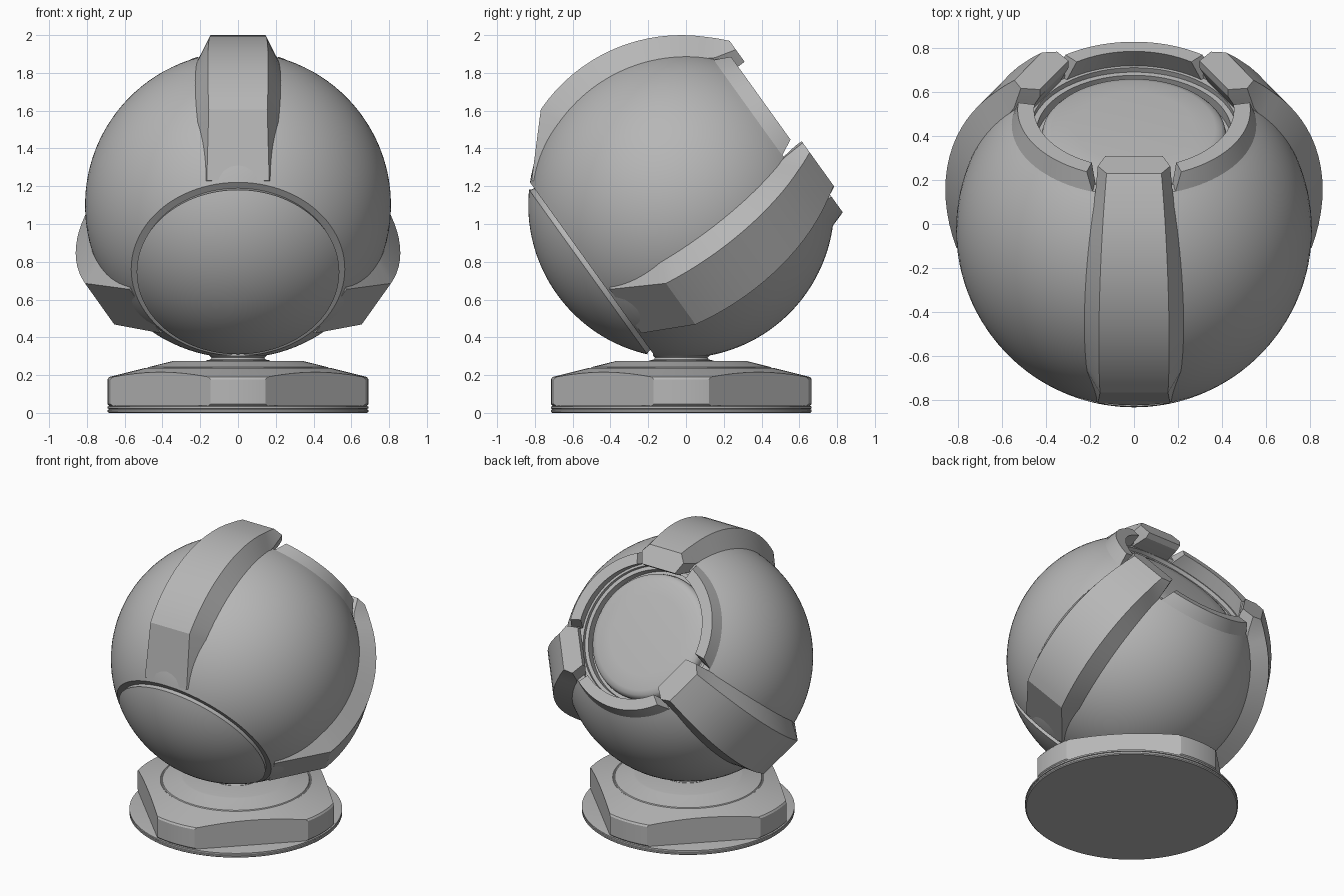
import bpy, bmesh, math
from mathutils import Matrix, Vector

cube = bpy.data.objects.get("Cube")
if cube:
    bpy.data.objects.remove(cube, do_unlink=True)

# One neutral grey for everything
grey = bpy.data.materials.new("neutral_grey")
grey.use_nodes = True
COLOUR = (0.47, 0.47, 0.47, 1)
grey.diffuse_color = COLOUR
bsdf = next(n for n in grey.node_tree.nodes if n.type == 'BSDF_PRINCIPLED')
bsdf.inputs["Base Color"].default_value = COLOUR

R = 0.81                                   # ball radius
CENTRE = Matrix.Translation((0, -0.025, 1.1))
TILT = CENTRE @ Matrix.Rotation(math.radians(-54.3), 4, 'X')   # local z = opening axis
FOOT = Matrix.Translation((0, -0.025, 0))


def finish(bm, name, matrix, angle=30):
    bmesh.ops.recalc_face_normals(bm, faces=bm.faces)
    bm.transform(matrix)
    mesh = bpy.data.meshes.new(name)
    bm.to_mesh(mesh)
    bm.free()
    mesh.materials.append(grey)
    ob = bpy.data.objects.new(name, mesh)
    bpy.context.collection.objects.link(ob)
    bpy.ops.object.select_all(action='DESELECT')
    ob.select_set(True)
    bpy.context.view_layer.objects.active = ob
    bpy.ops.object.shade_smooth_by_angle(angle=math.radians(angle))
    return ob


def revolve(profile, n=96):
    """Closed solid from (radius, height) points that start and end on the axis."""
    bm = bmesh.new()
    rings = []
    for r, z in profile:
        if r < 1e-6:
            rings.append([bm.verts.new((0, 0, z))] * n)
        else:
            rings.append([bm.verts.new((r * math.cos(2 * math.pi * i / n),
                                        r * math.sin(2 * math.pi * i / n), z)) for i in range(n)])
    for a, b in zip(rings, rings[1:]):
        for i in range(n):
            j = (i + 1) % n
            quad = list(dict.fromkeys((a[i], a[j], b[j], b[i])))
            bm.faces.new(quad)
    return bm


def loft(sections):
    """Solid through equal closed sections, capped at both ends."""
    bm = bmesh.new()
    rows = [[bm.verts.new(p) for p in s] for s in sections]
    for a, b in zip(rows, rows[1:]):
        for i in range(len(a)):
            j = (i + 1) % len(a)
            bm.faces.new((a[i], a[j], b[j], b[i]))
    bm.faces.new(rows[0])
    bm.faces.new(rows[-1])
    return bm


def sphere_arc(z0, z1, n):
    """Points on the ball between two heights, evenly spaced by angle."""
    t0, t1 = math.asin(z0 / R), math.asin(z1 / R)
    return [(R * math.cos(t0 + (t1 - t0) * i / n), R * math.sin(t0 + (t1 - t0) * i / n))
            for i in range(n + 1)]


# Ball shell with stepped recess at the back opening
steps = [(0.50, 0.59), (0.50, 0.57), (0.47, 0.57), (0.47, 0.545),
         (0.445, 0.545), (0.445, 0.49), (0, 0.49)]
finish(revolve([(0, -0.575)] + sphere_arc(-0.58, 0.59, 40) + steps), "ball_shell", TILT)

# Front cap, parted from the shell by a thin groove
cap = [(0, -R)] + sphere_arc(-R + 1e-4, -0.607, 20)[1:] + [(0.53, -0.598), (0.525, -0.57), (0, -0.57)]
finish(revolve(cap), "front_cap", TILT)

# Round-edged disc inside the opening
disc = [(0, 0.48), (0.42, 0.48), (0.422, 0.515), (0.416, 0.54), (0.40, 0.557),
        (0.37, 0.567), (0.27, 0.575), (0, 0.575)]
finish(revolve(disc), "inner_disc", TILT)


# Raised rim segments between the arms: radius, height, end trim in degrees
LIP = [(0.563, 0.57, 19), (0.53, 0.672, 24), (0.455, 0.672, 25), (0.485, 0.57, 21)]


def rim_segment():
    n = 24
    sections = []
    for i in range(n + 1):
        row = []
        for r, z, trim in LIP:
            t = math.radians(trim + (120 - 2 * trim) * i / n)
            row.append((r * math.sin(t), -r * math.cos(t), z))
        sections.append(row)
    return loft(sections)


# Arms: sections of top, flank and underside points, mirrored across the arm
def section(top, mid, low):
    half = [(w, -u, a) for a, u, w in (low, mid, top)]
    return half + [(-x, y, z) for x, y, z in reversed(half)]


def polar(phi, r, w):
    p = math.radians(phi)
    return (r * math.cos(p), r * math.sin(p), w)


def arm():
    sections = [section((0.715, 0.557, 0.125), (0.715, 0.50, 0.165), (0.715, 0.42, 0.13)),
                section(polar(42, 0.903, 0.13), (0.60, 0.53, 0.175), (0.675, 0.42, 0.13))]
    angles = [46 + 4 * i for i in range(17)] + [135]
    for phi in angles:
        wb = 0.23 - 0.06 * ((phi - 88) / 48) ** 2
        wt = 0.16 - 0.035 * ((phi - 90) / 52) ** 2
        r_top = 0.90
        if phi == 135:
            wt, r_top = 0.165, 0.803
        r_mid = math.sqrt(R * R - wb * wb) - 0.006
        sections.append(section(polar(phi, r_top, wt), polar(phi, r_mid, wb),
                                polar(phi, 0.71, wb * 0.85)))
    return loft(sections)


for k, side in enumerate(("top", "left", "right")):
    turn = TILT @ Matrix.Rotation(math.radians(120 * k), 4, 'Z')
    finish(arm(), side + "_arm", turn, 20)
for k, side in enumerate(("left", "lower", "right")):
    turn = TILT @ Matrix.Rotation(math.radians(120 * k), 4, 'Z')
    finish(rim_segment(), side + "_rim_segment", turn)

# Foot plate: thin round disc with a groove
finish(revolve([(0, 0), (0.683, 0), (0.69, 0.006), (0.69, 0.016), (0.684, 0.018),
                (0.684, 0.021), (0.69, 0.023), (0.69, 0.034), (0.675, 0.038), (0, 0.038)]),
       "foot_plate", FOOT)

# Base body: shallow cone with four diagonal flats
body = revolve([(0, 0.036), (0.68, 0.036), (0.69, 0.046), (0.69, 0.178), (0.682, 0.19),
                (0.49, 0.238), (0.486, 0.235), (0.48, 0.236), (0.476, 0.242),
                (0.355, 0.272), (0.345, 0.275), (0, 0.275)], 128)
for k in range(4):
    t = math.radians(45 + 90 * k)
    d = Vector((math.cos(t), math.sin(t), 0))
    cut = bmesh.ops.bisect_plane(body, geom=body.verts[:] + body.edges[:] + body.faces[:],
                                 plane_co=d * 0.58, plane_no=d, clear_outer=True)
    edges = [e for e in cut["geom_cut"] if isinstance(e, bmesh.types.BMEdge)]
    bmesh.ops.edgeloop_fill(body, edges=edges)
finish(body, "base_body", FOOT, 20)

# Neck joining the base to the ball
finish(revolve([(0, 0.26), (0.17, 0.26), (0.17, 0.277), (0.145, 0.283), (0.14, 0.292),
                (0.15, 0.302), (0.15, 0.32), (0, 0.32)], 64), "neck", FOOT)
